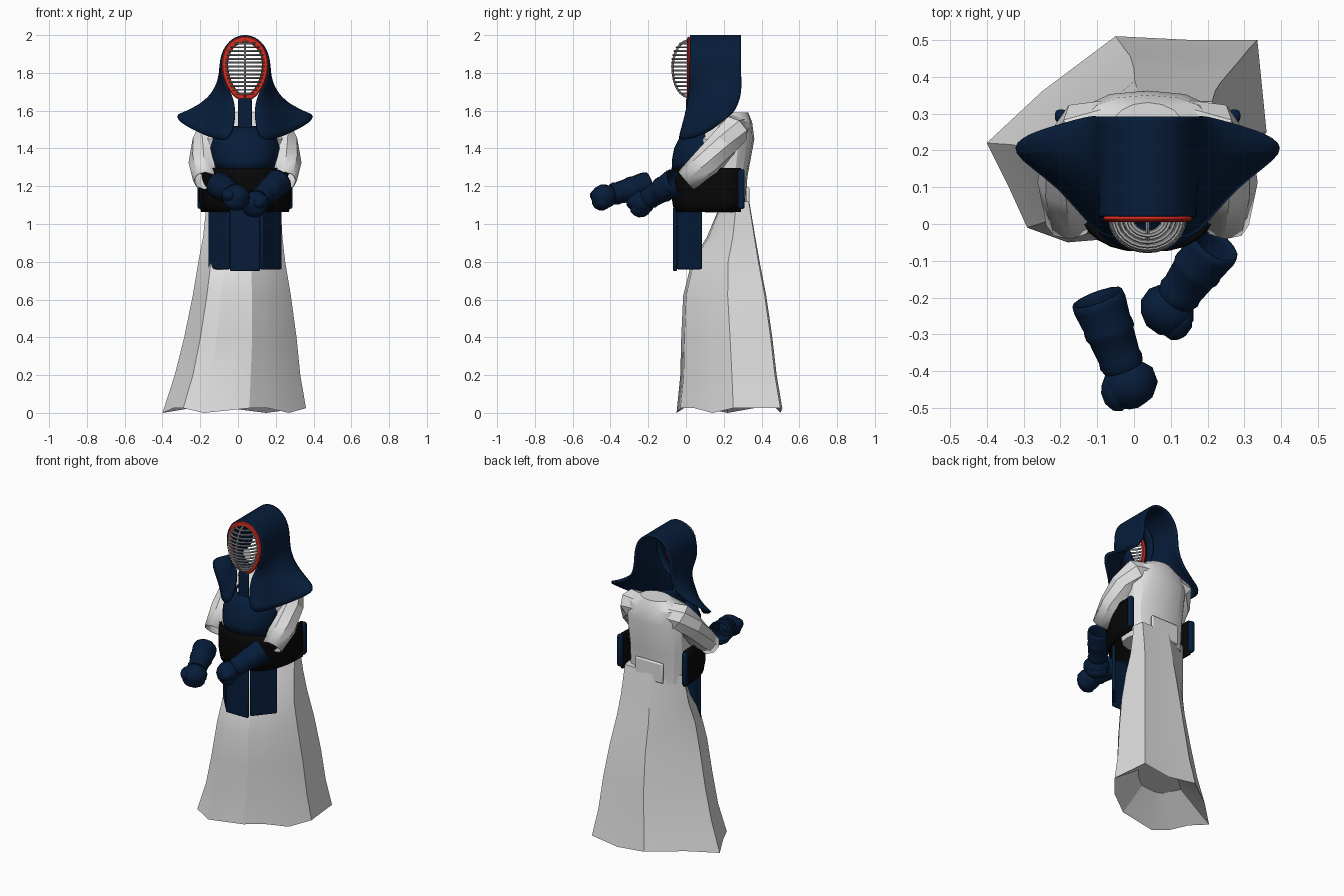
import bpy, bmesh, math
from mathutils import Vector, Matrix

cube = bpy.data.objects.get("Cube")
if cube:
    bpy.data.objects.remove(cube, do_unlink=True)

CX = 0.037  # the body's centre line


def material(name, rgb):
    m = bpy.data.materials.new(name)
    m.use_nodes = True
    m.diffuse_color = (*rgb, 1)
    bsdf = m.node_tree.nodes["Principled BSDF"]
    bsdf.inputs["Base Color"].default_value = (*rgb, 1)
    bsdf.inputs["Roughness"].default_value = 0.8
    return m


NAVY = material("navy cloth", (0.002, 0.012, 0.042))
WHITE = material("white cloth", (0.74, 0.74, 0.74))
BLACK = material("black lacquer", (0.002, 0.002, 0.002))
RED = material("red trim", (0.7, 0.025, 0.014))
STEEL = material("grey steel", (0.42, 0.42, 0.42))


def finish(name, bm, mat, x=0.0, angle=35, mirror=False, subsurf=0, thick=0.0, bevel=0.0):
    bmesh.ops.recalc_face_normals(bm, faces=bm.faces)
    me = bpy.data.meshes.new(name)
    bm.to_mesh(me)
    bm.free()
    me.materials.append(mat)
    ob = bpy.data.objects.new(name, me)
    ob.location.x = x
    bpy.context.collection.objects.link(ob)
    bpy.ops.object.select_all(action="DESELECT")
    ob.select_set(True)
    bpy.context.view_layer.objects.active = ob
    bpy.ops.object.shade_smooth_by_angle(angle=math.radians(angle))
    if mirror:
        ob.modifiers.new("mirror", "MIRROR").merge_threshold = 0.002
    if subsurf:
        s = ob.modifiers.new("smooth", "SUBSURF")
        s.levels = s.render_levels = subsurf
    if thick:
        s = ob.modifiers.new("thickness", "SOLIDIFY")
        s.thickness, s.offset = thick, 0
    if bevel:
        b = ob.modifiers.new("bevel", "BEVEL")
        b.width, b.segments = bevel, 2
    return ob


def loft(bm, rings, closed=True, cap=(False, False), loop=False):
    rows = [[bm.verts.new(p) for p in r] for r in rings]
    n = len(rows[0])
    pairs = list(zip(rows, rows[1:])) + ([(rows[-1], rows[0])] if loop else [])
    for a, b in pairs:
        for i in range(n if closed else n - 1):
            j = (i + 1) % n
            bm.faces.new((a[i], a[j], b[j], b[i]))
    for use, row in zip(cap, (rows[0], rows[-1])):
        if use:
            bm.faces.new(row)
    return bm


def tube(bm, path, radii, sides, ref=(0, 0, 1), squash=1.0, cap=(True, True), loop=False):
    path, ref, rings, n = [Vector(p) for p in path], Vector(ref), [], len(path)
    for i, p in enumerate(path):
        before = path[i - 1] if loop or i else p
        after = path[(i + 1) % n] if loop or i < n - 1 else p
        t = (after - before).normalized()
        u = ref.cross(t).normalized()
        v = t.cross(u)
        r = radii[i] if isinstance(radii, (list, tuple)) else radii
        angles = [math.tau * k / sides for k in range(sides)]
        rings.append([p + u * r * math.cos(a) + v * r * squash * math.sin(a) for a in angles])
    return loft(bm, rings, cap=cap, loop=loop)


def box(name, mat, centre, size, turn=0.0, mirror=False, bevel=0.008):
    bm = bmesh.new()
    m = Matrix.Translation(centre) @ Matrix.Rotation(turn, 4, "Z") @ Matrix.Diagonal((*size, 1))
    bmesh.ops.create_cube(bm, size=1, matrix=m)
    return finish(name, bm, mat, x=CX, mirror=mirror, bevel=bevel)


def power(value, exponent):
    return math.copysign(abs(value) ** exponent, value)


# Skirt: one irregular hem outline, refitted to a smaller extent at each height
HEM = [(-.29, -.01), (-.18, -.05), (.06, -.03), (.16, .045), (.27, .14), (.36, .25),
       (.335, .5), (.15, .5), (-.05, .51), (-.25, .36), (-.4, .22), (-.34, .1)]
EXTENTS = [(.2, -.335, .33, -.03, .48), (.4, -.285, .31, -.025, .457), (.62, -.24, .28, -.015, .425),
           (.8, -.21, .25, .03, .39), (.93, -.185, .235, .11, .367), (1.12, -.165, .225, .19, .335)]
hem = [(x, y, 0.0 if i % 3 == 1 else 0.025) for i, (x, y) in enumerate(HEM)]
inner = [(x * 0.45, 0.22 + (y - 0.22) * 0.45, 0.16) for x, y in HEM]
rings = [inner, hem]
for z, x0, x1, y0, y1 in EXTENTS:
    rings.append([(x0 + (x + .4) / .76 * (x1 - x0), y0 + (y + .05) / .56 * (y1 - y0), z) for x, y in HEM])
finish("skirt", loft(bmesh.new(), rings, cap=(True, True)), WHITE, angle=25)
box("skirt_back_panel", WHITE, (0, .327, 1.13), (.2, .018, .13))

# Jacket body
rings = []
for z, rx, y0, y1, e in [(1.06, .19, .1, .315, .65), (1.25, .2, .04, .325, .65), (1.45, .21, .04, .362, .75),
                         (1.54, .185, .13, .35, .85), (1.59, .1, .19, .33, 1)]:
    rings.append([(rx * power(math.cos(a), e), (y0 + y1) / 2 + (y1 - y0) / 2 * power(math.sin(a), e), z)
                  for a in [math.tau * k / 16 for k in range(16)]])
finish("jacket_body", loft(bmesh.new(), rings, cap=(True, True)), WHITE, x=CX, angle=25)

# Sleeves
arm = [(.1, .265, 1.505), (.165, .25, 1.495), (.205, .195, 1.42), (.218, .11, 1.325), (.212, 0, 1.23)]
bm = tube(bmesh.new(), arm, [.07, .085, .08, .078, .06], 8, cap=(True, False))
finish("sleeve", bm, WHITE, x=CX, mirror=True, angle=25, thick=.006)


# Breastplate and belly guard: curved shells open at the back
def shell(name, mat, rows, exponent, thick):
    rings = []
    for z, w, y0, y1 in rows:
        turns = [math.pi * (k / 20 - 0.5) for k in range(21)]
        rings.append([(w * power(math.sin(t), exponent),
                       y1 - (y1 - y0) * max(math.cos(t), 0) ** exponent, z) for t in turns])
    finish(name, loft(bmesh.new(), rings, closed=False), mat, x=CX, thick=thick)


shell("belly_guard", BLACK, [(1.065, .225, -.055, .29), (1.12, .235, -.065, .3),
                             (1.24, .235, -.068, .3), (1.295, .225, -.068, .29)], .75, .016)
shell("breastplate", NAVY, [(1.285, .15, -.068, .1), (1.34, .17, -.066, .12), (1.4, .178, -.055, .14),
                            (1.46, .165, -.025, .14), (1.515, .1, .01, .1)], .85, .016)
box("hip_edge", NAVY, (.235, .293, 1.185), (.034, .036, .21), mirror=True, bevel=.012)

# Hanging waist panels
box("front_waist_panel", NAVY, (0, -.058, .92), (.16, .022, .34))
box("side_waist_panel", NAVY, (.136, .018, .915), (.165, .022, .31), turn=math.radians(50), mirror=True)
box("throat_guard", NAVY, (0, .008, 1.58), (.072, .018, .17))

# Hood: a draped half sheet, front row to back row, flaring into shoulder flaps
ARCH = [(0, 2.0), (.065, 1.98), (.115, 1.92), (.13, 1.84)]
DRAPE = [(.02, [(.115, .02, 1.75), (.065, .02, 1.68), (.045, .005, 1.59), (.07, -.035, 1.45)]),
         (.05, [(.123, .04, 1.75), (.095, .03, 1.68), (.1, .0, 1.58), (.135, -.03, 1.445)]),
         (.14, [(.132, .14, 1.76), (.155, .13, 1.68), (.19, .115, 1.6), (.235, .11, 1.475)]),
         (.23, [(.132, .23, 1.77), (.18, .22, 1.68), (.27, .2, 1.615), (.39, .205, 1.565)]),
         (.292, [(.13, .292, 1.77), (.15, .292, 1.69), (.22, .275, 1.63), (.32, .245, 1.585)])]
rows = [[(x, y, z) for x, z in ARCH] + tail for y, tail in DRAPE]
finish("hood", loft(bmesh.new(), rows, closed=False), NAVY, x=CX, mirror=True, subsurf=2, thick=.014, angle=60)


# Face opening, its lining and its grille share one egg outline
def egg_ring(width, height, y):
    angles = [math.tau * k / 40 for k in range(40)]
    return [(width * math.sin(t) * (1 + .14 * math.cos(t)), y, 1.822 + height * math.cos(t)) for t in angles]


def egg(z, a):
    c = max(-1.0, min(1.0, (z - 1.822) / .152))
    return a * math.sqrt(1 - c * c) * (1 + .14 * c)


bm = tube(bmesh.new(), egg_ring(.105, .154, .014), .017, 8, ref=(0, 1, 0), squash=.5,
          cap=(False, False), loop=True)
finish("face_trim", bm, RED, x=CX)
bm = loft(bmesh.new(), [egg_ring(.112, .162, .022), egg_ring(.104, .152, .06), egg_ring(.1, .15, .1)])
finish("face_lining", bm, NAVY, x=CX, thick=.01)

bm = bmesh.new()
for i in range(14):
    z = 1.69 + i * .0205
    w, d = egg(z, .1), egg(z, .088)
    arc = [math.pi * k / 12 for k in range(13)]
    tube(bm, [(-w * math.cos(a), .015 - d * math.sin(a), z) for a in arc], .0058, 6)
arc = [math.pi * k / 16 for k in range(17)]
tube(bm, [(0, .015 - .086 * math.sin(a), 1.822 - .15 * math.cos(a)) for a in arc], .006, 6, ref=(1, 0, 0))
finish("face_grille", bm, STEEL, x=CX)


# Gloves: hollow padded cuff, rounded fist and thumb
def glove(side, opening, fist, thumb_side):
    a, b = Vector(opening), Vector(fist)
    stops = [0, .08, .3, .34, .4, .44, .68, .74, .8]
    radii = [.068, .07, .063, .065, .065, .06, .054, .057, .052]
    bm = tube(bmesh.new(), [a.lerp(b, s) for s in stops], radii, 14, cap=(False, True))
    finish(side + "_glove_cuff", bm, NAVY, thick=.008)
    turn = (b - a).to_track_quat("Y", "Z").to_matrix().to_4x4()
    bm = bmesh.new()
    for offset, size in [((0, 0, 0), (.078, .07, .066)), ((0, .02, -.022), (.07, .048, .05)),
                         ((thumb_side * .045, .008, .012), (.038, .052, .036))]:
        m = Matrix.Translation(b) @ turn @ Matrix.Translation(offset) @ Matrix.Diagonal((*size, 1))
        bmesh.ops.create_icosphere(bm, subdivisions=2, radius=1, matrix=m)
    finish(side + "_glove_fist", bm, NAVY, angle=30)


glove("left", (.22, -.055, 1.225), (.09, -.235, 1.112), -1)
glove("right", (-.1, -.2, 1.205), (-.012, -.435, 1.145), 1)
